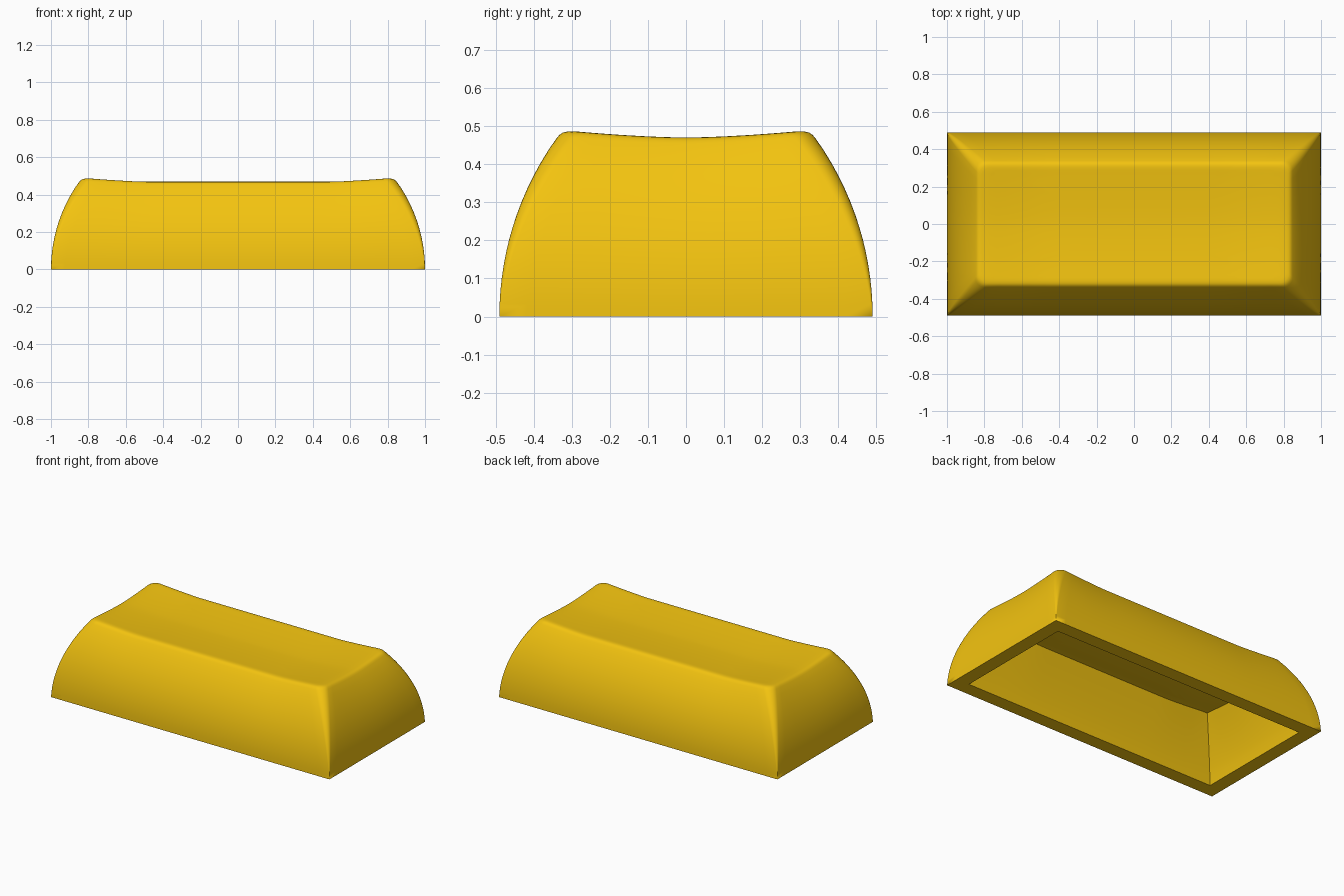
import bpy, bmesh, math

if "Cube" in bpy.data.objects:
    bpy.data.objects.remove(bpy.data.objects["Cube"])

CORNER, NX, NY = 6, 28, 14   # segments per corner, long side, short side


def dish(x, y):
    """Height of the scooped top: lowest in the middle, raised at the corners."""
    a = min(max((abs(x) - 0.5) / 0.3, 0), 1)
    b = min(abs(y) / 0.3, 1)
    return 0.452 + 0.018 * a ** 1.3 + 0.017 * b ** 1.6


def outline(hx, hy, r):
    """Rounded rectangle with a fixed number of points."""
    pts = []
    corners = [(1, 1), (-1, 1), (-1, -1), (1, -1)]
    for i, (sx, sy) in enumerate(corners):
        cx, cy = sx * (hx - r), sy * (hy - r)
        for k in range(CORNER + 1):
            t = math.pi / 2 * (i + k / CORNER)
            pts.append((cx + r * math.cos(t), cy + r * math.sin(t)))
        nx, ny = corners[(i + 1) % 4]
        n = NX if i % 2 == 0 else NY
        x0, y0 = pts[-1]
        t = math.pi / 2 * (i + 1)
        x1 = nx * (hx - r) + r * math.cos(t)
        y1 = ny * (hy - r) + r * math.sin(t)
        pts += [(x0 + (x1 - x0) * k / n, y0 + (y1 - y0) * k / n) for k in range(1, n)]
    return pts


rings = []

# Inside: ceiling from the middle outward, then walls down to the rim
for s in [0.04] + [k / 10 for k in range(1, 11)]:
    rings.append([(x, y, dish(x * 1.07, y * 1.2) - 0.11)
                  for x, y in outline(0.78 * s, 0.27 * s, 0)])
for k in range(7, -1, -1):
    t = k / 8
    d = 0.13 * t ** 1.35
    rings.append([(x, y, t * (dish(x * 1.07, y * 1.2) - 0.11))
                  for x, y in outline(0.91 - d, 0.40 - d, 0)])

# Outside: bowed walls up to the rounded top edge
R = 0.80
for k in range(15):
    t = k / 14 * 0.965
    z = 0.485 * t
    d = R - math.sqrt(R * R - z * z)
    rings.append([(x, y, t * dish(x, y))
                  for x, y in outline(1 - d, 0.49 - d, 0.055 * t)])
for d, t in [(0.158, 0.981), (0.165, 0.992), (0.174, 0.998), (0.187, 1.0)]:
    rings.append([(x, y, t * dish(x, y))
                  for x, y in outline(1 - d, 0.49 - d, 0.052)])

# Scooped top, shrinking to the middle
for s in [0.95, 0.9, 0.85, 0.8, 0.7, 0.6, 0.5, 0.4, 0.3, 0.2, 0.1, 0.04]:
    rings.append([(x, y, dish(x, y))
                  for x, y in outline(0.813 * s, 0.303 * s, 0.052 * s)])

bm = bmesh.new()
loops = [[bm.verts.new(p) for p in ring] for ring in rings]
for a, b in zip(loops, loops[1:]):
    for i in range(len(a)):
        j = (i + 1) % len(a)
        bm.faces.new((a[i], a[j], b[j], b[i]))
bm.faces.new(loops[0][::-1])
bm.faces.new(loops[-1])
bmesh.ops.remove_doubles(bm, verts=bm.verts, dist=1e-5)
bmesh.ops.recalc_face_normals(bm, faces=bm.faces)

mesh = bpy.data.meshes.new("keycap")
bm.to_mesh(mesh)
bm.free()
cap = bpy.data.objects.new("keycap", mesh)
bpy.context.collection.objects.link(cap)

# Yellow plastic
mat = bpy.data.materials.new("yellow_plastic")
mat.diffuse_color = (0.90, 0.55, 0.005, 1)
mat.use_nodes = True
mat.node_tree.nodes["Principled BSDF"].inputs["Base Color"].default_value = mat.diffuse_color
mesh.materials.append(mat)

bpy.context.view_layer.objects.active = cap
cap.select_set(True)
bpy.ops.object.shade_smooth_by_angle(angle=math.radians(35))
